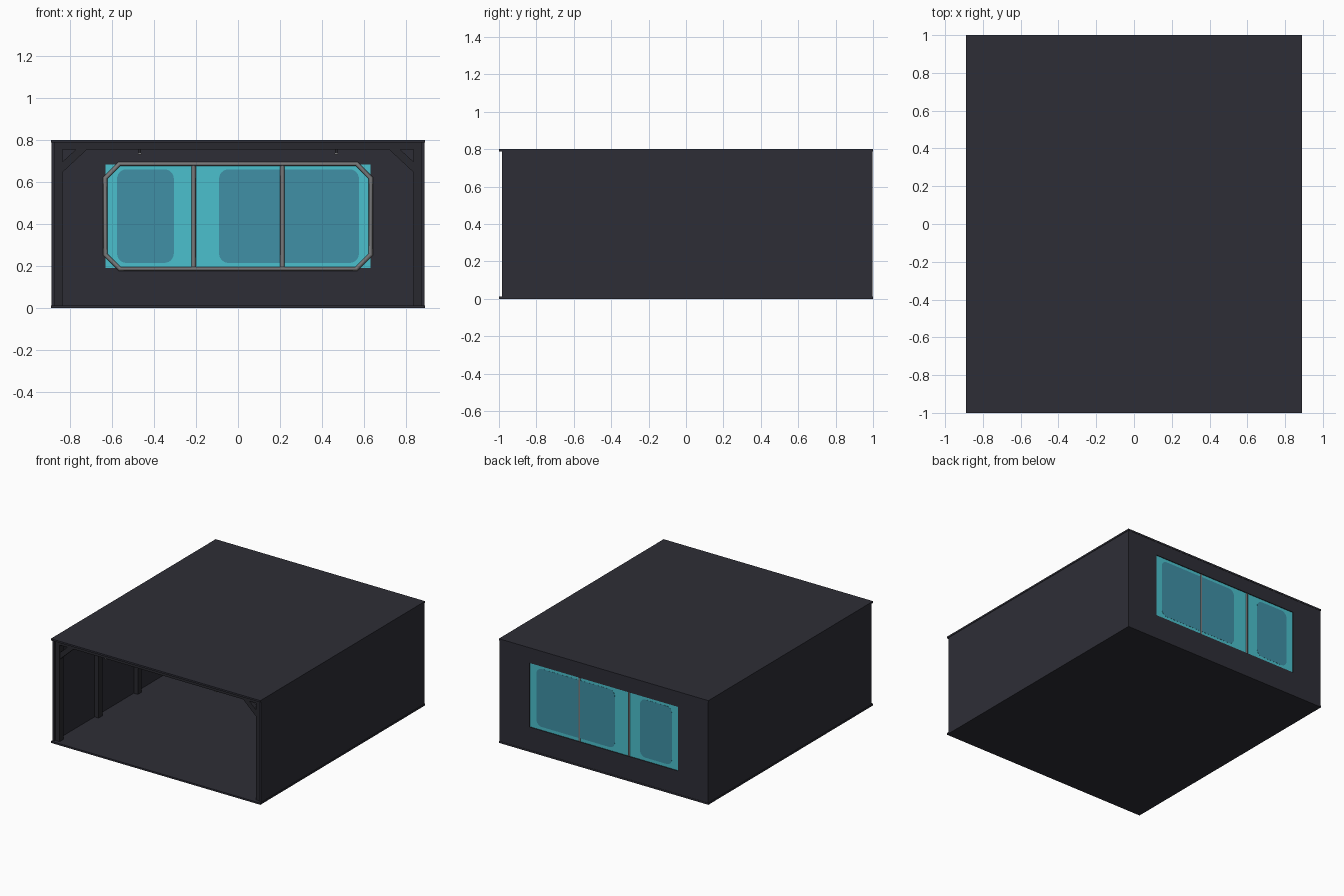
import bpy, bmesh, math
from mathutils import Vector

if "Cube" in bpy.data.objects:
    bpy.data.objects.remove(bpy.data.objects["Cube"])


def material(name, rgb):
    m = bpy.data.materials.new(name)
    m.diffuse_color = (*rgb, 1)
    m.use_nodes = True
    m.node_tree.nodes["Principled BSDF"].inputs["Base Color"].default_value = m.diffuse_color
    return m


HULL = material("dark_hull", (0.027, 0.027, 0.037))
RIB = material("rib_metal", (0.022, 0.022, 0.028))
GREY = material("grey_metal", (0.19, 0.19, 0.195))
GLASS = material("cyan_glass", (0.07, 0.53, 0.61))
TINT = material("deep_teal", (0.05, 0.28, 0.38))


def mesh_object(name, bm, mat):
    bmesh.ops.recalc_face_normals(bm, faces=bm.faces)
    me = bpy.data.meshes.new(name)
    bm.to_mesh(me)
    bm.free()
    me.materials.append(mat)
    ob = bpy.data.objects.new(name, me)
    bpy.context.collection.objects.link(ob)
    return ob


def box(name, x, y, z, mat):
    bm = bmesh.new()
    bmesh.ops.create_cube(bm, size=1)
    for v in bm.verts:
        v.co = Vector([(a + b) / 2 + c * (b - a) for (a, b), c in zip((x, y, z), v.co)])
    return mesh_object(name, bm, mat)


def prism(name, outline, y0, y1, mat):
    """Extrude an (x, z) outline along y."""
    bm = bmesh.new()
    face = bm.faces.new([bm.verts.new((x, y0, z)) for x, z in outline])
    ext = bmesh.ops.extrude_face_region(bm, geom=[face])
    for v in ext["geom"]:
        if isinstance(v, bmesh.types.BMVert):
            v.co.y = y1
    return mesh_object(name, bm, mat)


def tube(name, points, radius, mat, closed):
    cu = bpy.data.curves.new(name, 'CURVE')
    cu.dimensions = '3D'
    cu.bevel_depth = radius
    cu.bevel_resolution = 2
    cu.use_fill_caps = True
    sp = cu.splines.new('POLY')
    sp.points.add(len(points) - 1)
    for p, co in zip(sp.points, points):
        p.co = (*co, 1)
    sp.use_cyclic_u = closed
    cu.materials.append(mat)
    ob = bpy.data.objects.new(name, cu)
    bpy.context.collection.objects.link(ob)
    bpy.ops.object.select_all(action='DESELECT')
    ob.select_set(True)
    bpy.context.view_layer.objects.active = ob
    bpy.ops.object.convert(target='MESH')
    bpy.ops.object.shade_smooth_by_angle(angle=math.radians(50))


def rounded(x0, x1, z0, z1, r, n=6):
    pts = []
    for i, (cx, cz) in enumerate([(x1 - r, z1 - r), (x0 + r, z1 - r),
                                  (x0 + r, z0 + r), (x1 - r, z0 + r)]):
        for k in range(n + 1):
            a = math.pi / 2 * (i + k / n)
            pts.append((cx + r * math.cos(a), cz + r * math.sin(a)))
    return pts


# Shell: floor, roof and side walls
box("floor", (-0.89, 0.89), (-1, 1), (0, 0.013), HULL)
box("roof", (-0.89, 0.89), (-1, 1), (0.787, 0.8), HULL)
for s, side in ((-1, "left"), (1, "right")):
    xs = sorted((s * 0.887, s * 0.87))
    box(side + "_wall", xs, (-0.985, 0.985), (0.013, 0.787), HULL)

# Back wall panels around the window opening
WX, Z0, Z1 = 0.63, 0.19, 0.682
BACK = (0.984, 0.998)
box("back_lower_panel", (-0.887, 0.887), BACK, (0.013, Z0), HULL)
box("back_upper_panel", (-0.887, 0.887), BACK, (Z1, 0.787), HULL)
for s, side in ((-1, "left"), (1, "right")):
    box("back_panel_" + side, sorted((s * 0.887, s * WX)), BACK, (Z0, Z1), HULL)

# Rib frames: pillars, roof beam, corner braces and small beam lamps
for i in range(5):
    yc = -0.95 + 0.475 * i
    ys = (yc - 0.0225, yc + 0.0225)
    box(f"roof_beam_{i}", (-0.87, 0.87), ys, (0.755, 0.787), RIB)
    for s, side in ((-1, "left"), (1, "right")):
        box(f"pillar_{side}_{i}", sorted((s * 0.87, s * 0.835)), ys, (0.013, 0.755), RIB)
        prism(f"brace_{side}_{i}",
              [(s * x, z) for x, z in ((0.835, 0.645), (0.717, 0.755), (0.77, 0.755), (0.835, 0.695))],
              yc - 0.017, yc + 0.017, RIB)
        box(f"beam_lamp_{side}_{i}", (s * 0.467 - 0.007, s * 0.467 + 0.007),
            (yc + 0.01, yc + 0.022), (0.733, 0.755), RIB)
        box(f"lamp_tip_{side}_{i}", (s * 0.467 - 0.008, s * 0.467 + 0.008),
            (yc + 0.009, yc + 0.023), (0.73, 0.738), GREY)

# Window glass with darker tinted areas on both faces
box("window_glass", (-WX, WX), (0.989, 0.992), (Z0, Z1), GLASS)
for name, x0, x1 in (("small_tint", -0.575, -0.305), ("large_tint", -0.09, 0.575)):
    prism(name, rounded(x0, x1, 0.215, 0.66, 0.045), 0.988, 0.993, TINT)

# Chamfered tube frame and two mullions
X, LO, HI, C = 0.631, 0.187, 0.686, 0.068
ring = [(-X, LO + C), (-X, HI - C), (-X + C, HI), (X - C, HI),
        (X, HI - C), (X, LO + C), (X - C, LO), (-X + C, LO)]
tube("window_frame", [(x, 0.979, z) for x, z in ring], 0.0105, GREY, True)
for s, side in ((-1, "left"), (1, "right")):
    tube("mullion_" + side, [(s * 0.211, 0.986, LO + 0.004), (s * 0.211, 0.986, HI - 0.006)],
         0.0105, GREY, False)
